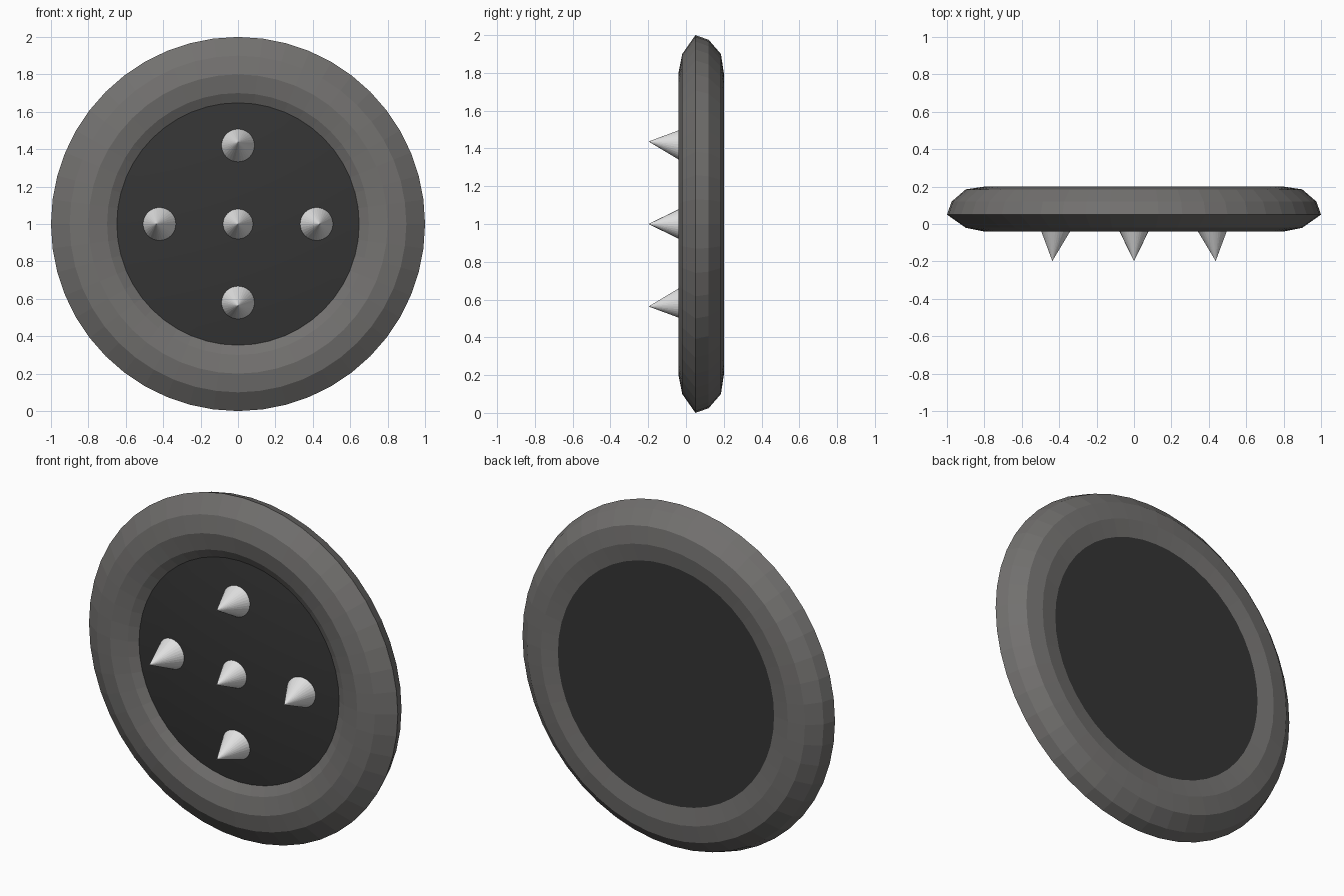
import bpy, bmesh, math
from mathutils import Vector

cube = bpy.data.objects.get("Cube")
if cube:
    bpy.data.objects.remove(cube, do_unlink=True)


def material(name, color):
    mat = bpy.data.materials.new(name)
    mat.use_nodes = True
    mat.diffuse_color = (*color, 1)
    mat.node_tree.nodes["Principled BSDF"].inputs["Base Color"].default_value = (*color, 1)
    return mat


def finish(bm, name, mat):
    bmesh.ops.recalc_face_normals(bm, faces=bm.faces)
    mesh = bpy.data.meshes.new(name)
    bm.to_mesh(mesh)
    bm.free()
    mesh.materials.append(mat)
    obj = bpy.data.objects.new(name, mesh)
    bpy.context.collection.objects.link(obj)
    return obj


def lathe(name, profile, mat, steps=48):
    """Spin (radius, y) points around the horizontal y axis at z = 1."""
    bm = bmesh.new()
    verts = [bm.verts.new((r, y, 1)) for r, y in profile]
    edges = [bm.edges.new(pair) for pair in zip(verts, verts[1:])]
    bmesh.ops.spin(bm, geom=verts + edges, cent=(0, 0, 1), axis=(0, 1, 0),
                   angle=math.tau, steps=steps)
    bmesh.ops.remove_doubles(bm, verts=bm.verts, dist=0.0005)
    return finish(bm, name, mat)


def smooth(obj, angle):
    bpy.ops.object.select_all(action="DESELECT")
    obj.select_set(True)
    bpy.context.view_layer.objects.active = obj
    bpy.ops.object.shade_smooth_by_angle(angle=math.radians(angle))


rim_gray = material("rim gray", (0.17, 0.165, 0.16))
face_black = material("face charcoal", (0.035, 0.035, 0.035))
spike_metal = material("spike pale metal", (0.75, 0.75, 0.75))

# Faceted rim, rolling from the inner front lip around to the back plate
lathe("rim", [(0.63, 0.02), (0.7, -0.02), (0.8, -0.04), (0.9, -0.02), (1.0, 0.05),
              (0.975, 0.12), (0.9, 0.185), (0.8, 0.2), (0.7, 0.185)], rim_gray)

# Gently domed front face
CURVE = 4.6


def dome_y(r):
    return -0.036 + r * r / (2 * CURVE)


dome = lathe("front_dome", [(0.67 * i / 8, dome_y(0.67 * i / 8)) for i in range(9)], face_black)
smooth(dome, 30)

# Flat back plate
lathe("back_plate", [(0, 0.185), (0.7, 0.185)], face_black)


# Spikes standing square to the dome
def spike(name, x, z, radius, height):
    r = math.hypot(x, z)
    normal = Vector((x / CURVE, -1, z / CURVE)).normalized()
    base = Vector((x, dome_y(r), 1 + z))
    bm = bmesh.new()
    bmesh.ops.create_cone(bm, cap_ends=True, segments=32, radius1=radius, radius2=0,
                          depth=height)
    turn = normal.to_track_quat("Z", "Y").to_matrix()
    for v in bm.verts:
        v.co = turn @ v.co + base + normal * (height / 2 - 0.005)
    finish(bm, name, spike_metal)


spike("center_spike", 0, 0, 0.082, 0.168)
for name, x, z in (("left", 1, 0), ("right", -1, 0), ("top", 0, 1), ("bottom", 0, -1)):
    spike(name + "_spike", x * 0.42, z * 0.42, 0.09, 0.187)
